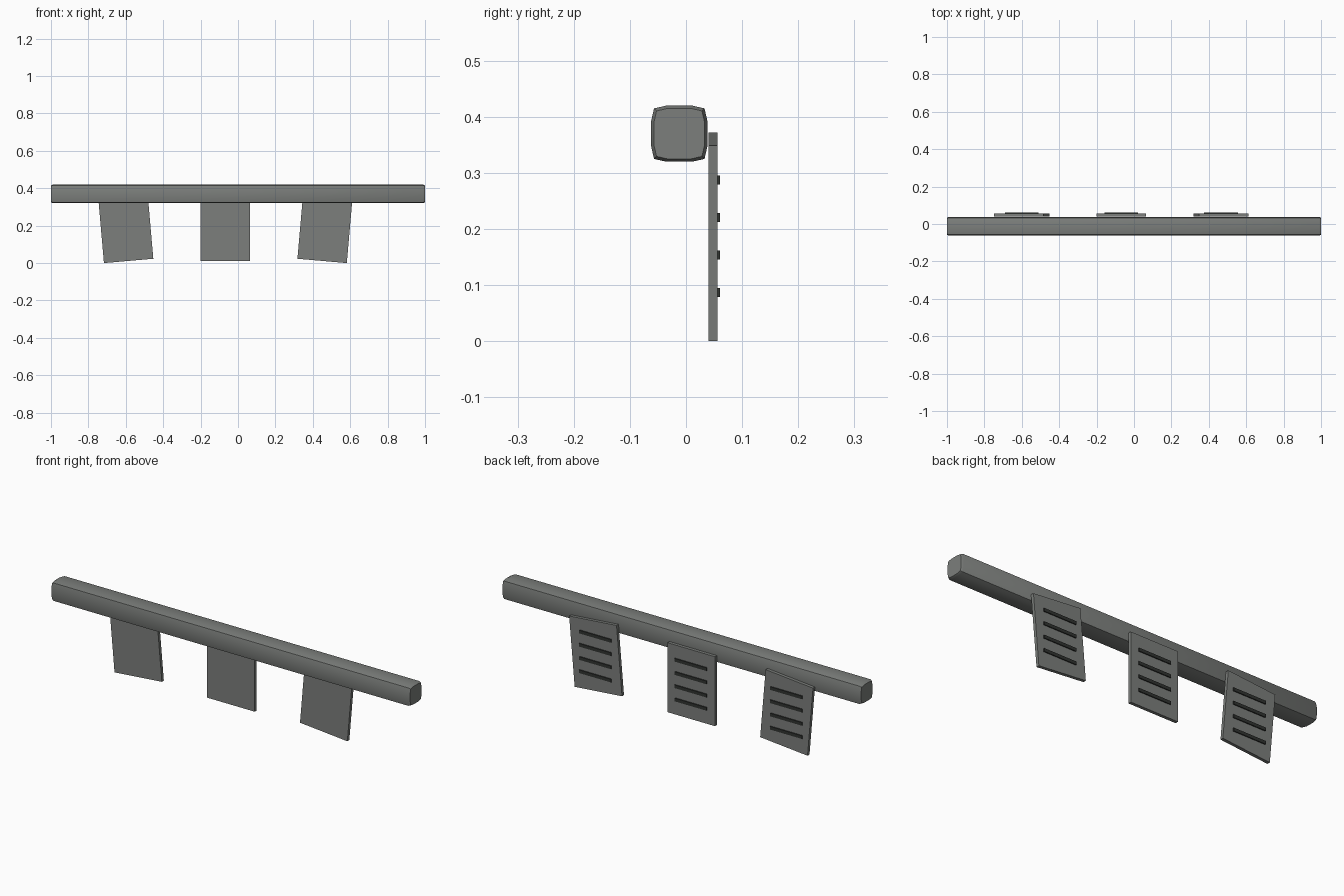
import bpy, bmesh, math
from mathutils import Matrix

cube = bpy.data.objects.get("Cube")
if cube:
    bpy.data.objects.remove(cube, do_unlink=True)


def material(name, rgb):
    m = bpy.data.materials.new(name)
    m.use_nodes = True
    m.diffuse_color = (*rgb, 1)
    m.node_tree.nodes["Principled BSDF"].inputs["Base Color"].default_value = (*rgb, 1)
    return m


GREY = material("grey", (0.2, 0.21, 0.2))
DARK = material("dark_grey", (0.03, 0.033, 0.03))


def finish(name, bm, mat):
    bmesh.ops.recalc_face_normals(bm, faces=bm.faces)
    mesh = bpy.data.meshes.new(name)
    bm.to_mesh(mesh)
    bm.free()
    mesh.materials.append(mat)
    obj = bpy.data.objects.new(name, mesh)
    bpy.context.collection.objects.link(obj)
    return obj


def box(name, size, centre, mat, tilt=0):
    bm = bmesh.new()
    place = (Matrix.Translation(centre) @ Matrix.Rotation(tilt, 4, 'Y')
             @ Matrix.Diagonal((*size, 1)))
    bmesh.ops.create_cube(bm, size=1, matrix=place)
    return finish(name, bm, mat)


# Long beam: softly bulging square section, with small bevelled ends
quarter = [(0.05, 0.023), (0.045, 0.045), (0.023, 0.05)]
section = []
for turn in range(4):
    c, s = round(math.cos(turn * math.pi / 2)), round(math.sin(turn * math.pi / 2))
    section += [(c * y - s * z, s * y + c * z) for y, z in quarter]
bm = bmesh.new()
rings = [[bm.verts.new((x, y * k - 0.012, z * k + 0.37)) for y, z in section]
         for x, k in [(-1, 0.9), (-0.99, 1), (0.99, 1), (1, 0.9)]]
for a, b in zip(rings, rings[1:]):
    for i in range(len(section)):
        j = (i + 1) % len(section)
        bm.faces.new((a[i], a[j], b[j], b[i]))
bm.faces.new(rings[0])
bm.faces.new(rings[-1])
beam = finish("beam", bm, GREY)
bpy.context.view_layer.objects.active = beam
beam.select_set(True)
bpy.ops.object.shade_smooth_by_angle(angle=math.radians(30))

# Three hanging panels, the outer two tilted, with level slats on the back
for side, x, tilt in [("right", -0.6, -5), ("middle", -0.0675, 0), ("left", 0.465, 5)]:
    box(side + "_panel", (0.265, 0.016, 0.35), (x, 0.048, 0.186), GREY, math.radians(tilt))
    for row in range(4):
        box(f"{side}_slat_{row + 1}", (0.18, 0.01, 0.016),
            (x, 0.056, 0.087 + row * 0.0667), DARK)
